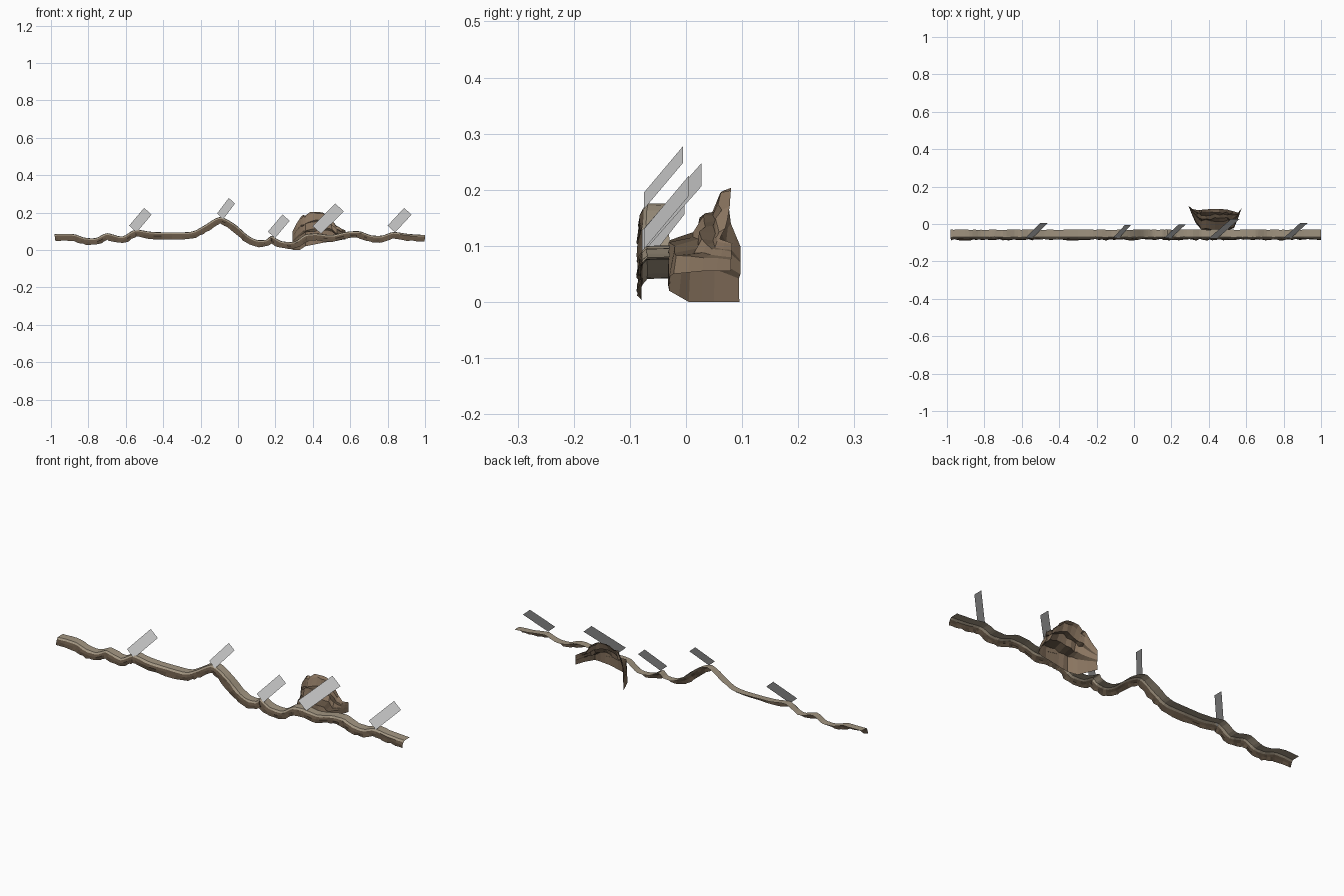
import bpy, random
from mathutils import Vector

if "Cube" in bpy.data.objects:
    bpy.data.objects.remove(bpy.data.objects["Cube"])

random.seed(4)


def material(name, rgb):
    m = bpy.data.materials.new(name)
    m.diffuse_color = (*rgb, 1)
    m.use_nodes = True
    m.node_tree.nodes["Principled BSDF"].inputs["Base Color"].default_value = m.diffuse_color
    return m


LIGHT = material("pale_stone", (0.36, 0.30, 0.22))
DARK = material("dark_stone", (0.12, 0.085, 0.055))
ROCK = material("brown_rock", (0.25, 0.175, 0.115))


def sheet(name, columns, mats, pick):
    """Skin a grid of points; each column holds one cross-section."""
    n = len(columns[0])
    verts = [v for c in columns for v in c]
    faces, ids = [], []
    for i in range(len(columns) - 1):
        for j in range(n - 1):
            a = i * n + j
            faces.append((a, a + n, a + n + 1, a + 1))
            ids.append(pick(j))
    me = bpy.data.meshes.new(name)
    me.from_pydata(verts, [], faces)
    for m in mats:
        me.materials.append(m)
    if mats:
        for p, k in zip(me.polygons, ids):
            p.material_index = k
    ob = bpy.data.objects.new(name, me)
    bpy.context.collection.objects.link(ob)
    return ob


# Winding ledge: top edge (x, z) control points, smoothly interpolated
path = [(-.98, .085), (-.88, .085), (-.82, .066), (-.76, .064), (-.70, .09),
        (-.62, .072), (-.55, .108), (-.45, .096), (-.26, .096), (-.19, .125),
        (-.10, .176), (-.02, .14), (.05, .08), (.10, .054), (.15, .055),
        (.18, .075), (.23, .048), (.30, .044), (.36, .082), (.42, .088),
        (.50, .08), (.58, .097), (.65, .10), (.71, .079), (.77, .077),
        (.83, .096), (.91, .086), (1.0, .08)]


def smooth(points, steps):
    out = []
    for i in range(len(points) - 1):
        p1, p2 = Vector(points[i]), Vector(points[i + 1])
        p0 = Vector(points[max(i - 1, 0)])
        p3 = Vector(points[min(i + 2, len(points) - 1)])
        for s in range(steps):
            t = s / steps
            m1, m2 = (p2 - p0) * .4, (p3 - p1) * .4
            out.append(p1 * (2*t**3 - 3*t**2 + 1) + m1 * (t**3 - 2*t**2 + t)
                       + p2 * (3*t**2 - 2*t**3) + m2 * (t**3 - t**2))
    return out + [Vector(points[-1])]


pts = smooth(path, 4)
cols = []
for i, p in enumerate(pts):
    q = pts[min(i + 1, len(pts) - 1)] - pts[max(i - 1, 0)]
    nrm = Vector((-q.y, q.x)).normalized()      # thickness follows the slope
    r = lambda a: random.uniform(-a, a)

    def at(depth, y):
        return (max(-.985, min(1, p.x - nrm.x * depth)), y, p.y - nrm.y * depth)
    cols.append([at(.036 + r(.003), -.084 + r(.005)), at(.020, -.082 + r(.003)),
                 at(.009, -.077 + r(.002)), at(.001, -.070 + r(.002)),
                 at(0, -.030 + r(.002))])
sheet("stone_ledge", cols, [DARK, LIGHT], lambda j: int(j > 1))

# Stepped rock shell, open at the back: base and top of each column
rock = [((.292, .095, 0), (.292, .097, .10)),
        ((.31, .05, 0), (.312, .08, .14)),
        ((.33, .005, 0), (.338, .075, .18)),
        ((.36, -.03, .02), (.36, .076, .19)),
        ((.41, -.032, .03), (.41, .08, .205)),
        ((.46, -.032, .04), (.455, .08, .20)),
        ((.51, -.03, .045), (.495, .078, .168)),
        ((.535, -.022, .05), (.525, .07, .135)),
        ((.556, .03, .055), (.556, .06, .112)),
        ((.574, .08, .055), (.574, .083, .105))]
# (height fraction, setback fraction) of the ledges
steps = [(0, 0), (.42, .04), (.50, .45), (.70, .55), (.74, .74), (.94, .84), (1, 1)]
cols = []
for i in range(len(rock) - 1):
    for s in range(2 if i < len(rock) - 2 else 3):
        t = s / 2
        b = Vector(rock[i][0]).lerp(Vector(rock[i + 1][0]), t)
        e = Vector(rock[i][1]).lerp(Vector(rock[i + 1][1]), t)
        k = .006 if 4 < len(cols) < 15 else .001
        cols.append([(b.x + (e.x - b.x) * h,
                      b.y + (e.y - b.y) * d + random.uniform(-k, k) * (0 < h < 1),
                      b.z + (e.z - b.z) * h + random.uniform(-k, k) * (h > 0))
                     for h, d in steps])
sheet("rock_mound", cols, [ROCK, DARK], lambda j: int(j in (1, 3)))

# Slanted flat cards: upper-left root corner, rise vector, width
cards = [((-.582, -.075, .13), (.08, .08, .095), .04),
         ((-.112, -.075, .195), (.063, .070, .083), .033),
         ((.16, -.075, .098), (.078, .072, .092), .038),
         ((.398, -.078, .128), (.122, .106, .12), .046),
         ((.80, -.075, .13), (.088, .08, .095), .04)]
for i, (root, rise, w) in enumerate(cards):
    a, l, across = Vector(root), Vector(rise), Vector((w, 0, -w * .9))
    sheet(f"plant_card_{i + 1}", [[a, a + l], [a + across, a + across + l]],
          [], lambda j: 0)
